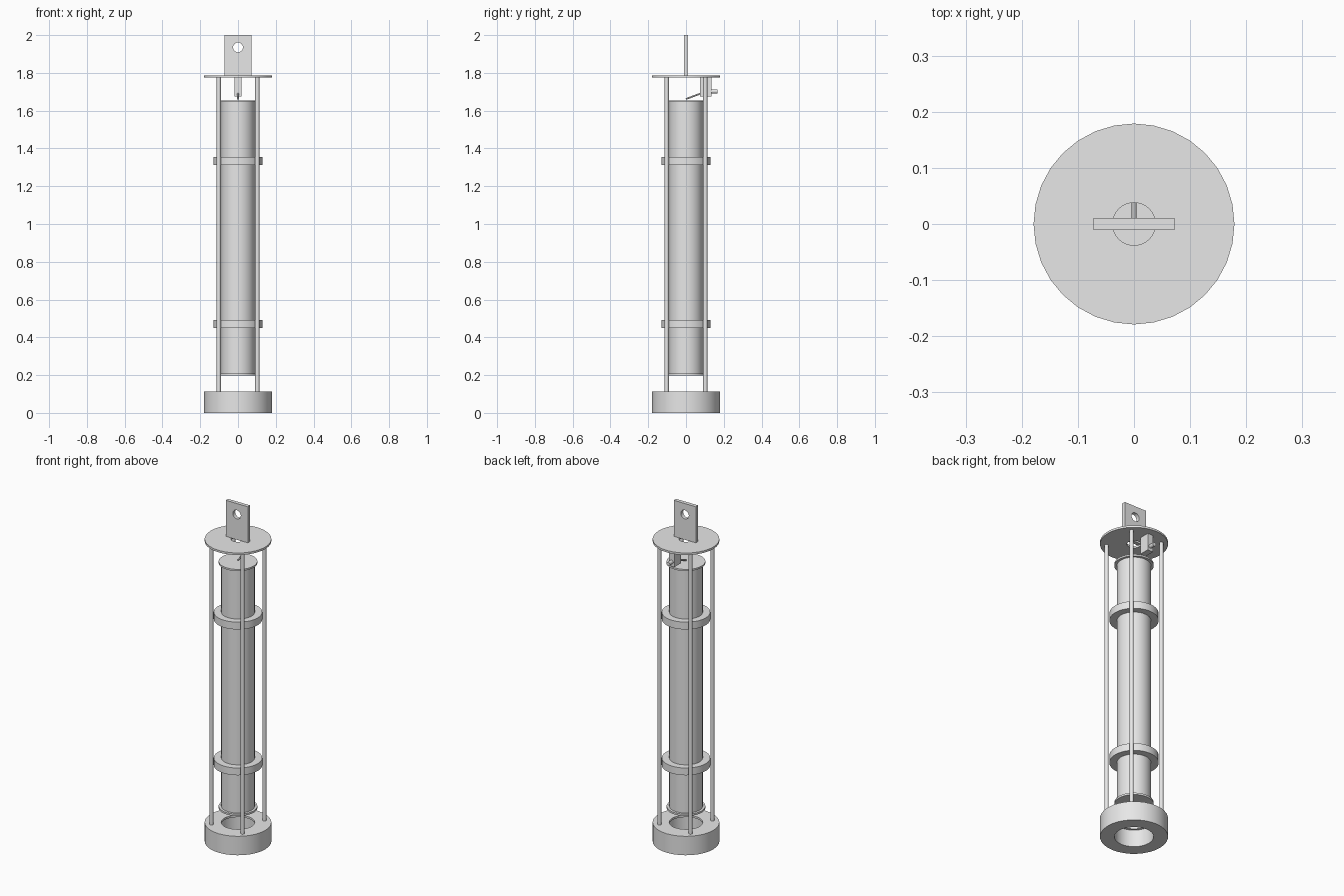
import bpy, bmesh, math
from mathutils import Vector

cube = bpy.data.objects.get("Cube")
if cube:
    bpy.data.objects.remove(cube, do_unlink=True)

# Single grey metal
metal = bpy.data.materials.new("grey_metal")
metal.use_nodes = True
GREY = (0.8, 0.8, 0.8, 1)
metal.diffuse_color = GREY
metal.node_tree.nodes["Principled BSDF"].inputs["Base Color"].default_value = GREY


def finish(obj, name, smooth=False):
    obj.name = name
    obj.data.materials.append(metal)
    if smooth:
        bpy.ops.object.select_all(action="DESELECT")
        obj.select_set(True)
        bpy.context.view_layer.objects.active = obj
        bpy.ops.object.shade_smooth_by_angle(angle=math.radians(30))
    return obj


def lathe(name, profile, sides=32):
    """Spin a closed (radius, height) outline around z."""
    bm = bmesh.new()
    rings = []
    for i in range(sides):
        a = math.tau * i / sides
        rings.append([bm.verts.new((r * math.cos(a), r * math.sin(a), z)) for r, z in profile])
    n = len(profile)
    for i in range(sides):
        a, b = rings[i], rings[(i + 1) % sides]
        for j in range(n):
            k = (j + 1) % n
            bm.faces.new((a[j], b[j], b[k], a[k]))
    bmesh.ops.remove_doubles(bm, verts=bm.verts, dist=1e-6)
    bmesh.ops.recalc_face_normals(bm, faces=bm.faces)
    mesh = bpy.data.meshes.new(name)
    bm.to_mesh(mesh)
    bm.free()
    obj = bpy.data.objects.new(name, mesh)
    bpy.context.collection.objects.link(obj)
    return finish(obj, name, True)


def ring(name, inner, outer, z0, z1):
    return lathe(name, [(inner, z0), (outer, z0), (outer, z1), (inner, z1)])


def rod(name, start, end, radius, sides=16):
    a, b = Vector(start), Vector(end)
    bpy.ops.mesh.primitive_cylinder_add(vertices=sides, radius=radius, depth=(b - a).length,
                                        location=(a + b) / 2)
    obj = bpy.context.object
    obj.rotation_euler = (b - a).to_track_quat("Z", "Y").to_euler()
    return finish(obj, name, True)


def box(name, low, high):
    a, b = Vector(low), Vector(high)
    bpy.ops.mesh.primitive_cube_add(size=1, location=(a + b) / 2)
    obj = bpy.context.object
    obj.scale = b - a
    return finish(obj, name)


R = 0.179          # plate and base radius
PLATE = 1.775      # underside of the top plate

# Weighted base with its cover plate
ring("base_ring", 0.103, R, 0, 0.1)
ring("base_cover", 0.09, R, 0.1, 0.112)

# Top plate with a central opening
ring("top_plate", 0.038, R, PLATE, 1.787)

# Sealed tube with end flanges
lathe("tube", [(0, 0.197), (0.104, 0.197), (0.104, 0.208), (0.09, 0.208),
               (0.09, 1.645), (0.104, 1.645), (0.104, 1.655), (0, 1.655)])

# Clamp rings round the tube
for name, z in (("lower_clamp", 0.45), ("upper_clamp", 1.312)):
    ring(name, 0.088, 0.13, z, z + 0.043)

# Four tie rods
for side, x in (("left", 0.102), ("right", -0.102)):
    for end, y in (("front", -0.102), ("back", 0.102)):
        rod(f"{end}_{side}_rod", (x, y, 0.11), (x, y, PLATE + 0.002), 0.011)

# Lifting lug with a drilled eye
lug = box("lifting_lug", (-0.072, -0.011, 1.786), (0.072, 0.011, 2))
drill = rod("lug_drill", (0, -0.1, 1.935), (0, 0.1, 1.935), 0.026, 32)
cut = lug.modifiers.new("eye", "BOOLEAN")
cut.operation = "DIFFERENCE"
cut.solver = "EXACT"
cut.object = drill
bpy.context.view_layer.objects.active = lug
bpy.ops.object.modifier_apply(modifier=cut.name)
bpy.data.objects.remove(drill, do_unlink=True)
finish(lug, "lifting_lug", True)

# Switch block hung under the plate, with its lever and plunger
box("switch_block", (-0.018, 0.074, 1.676), (0.018, 0.134, PLATE + 0.002))
rod("switch_plunger", (0, 0.13, 1.702), (0, 0.167, 1.702), 0.011)
rod("switch_lever", (0, 0, 1.662), (0, 0.08, 1.692), 0.0045, 12)
